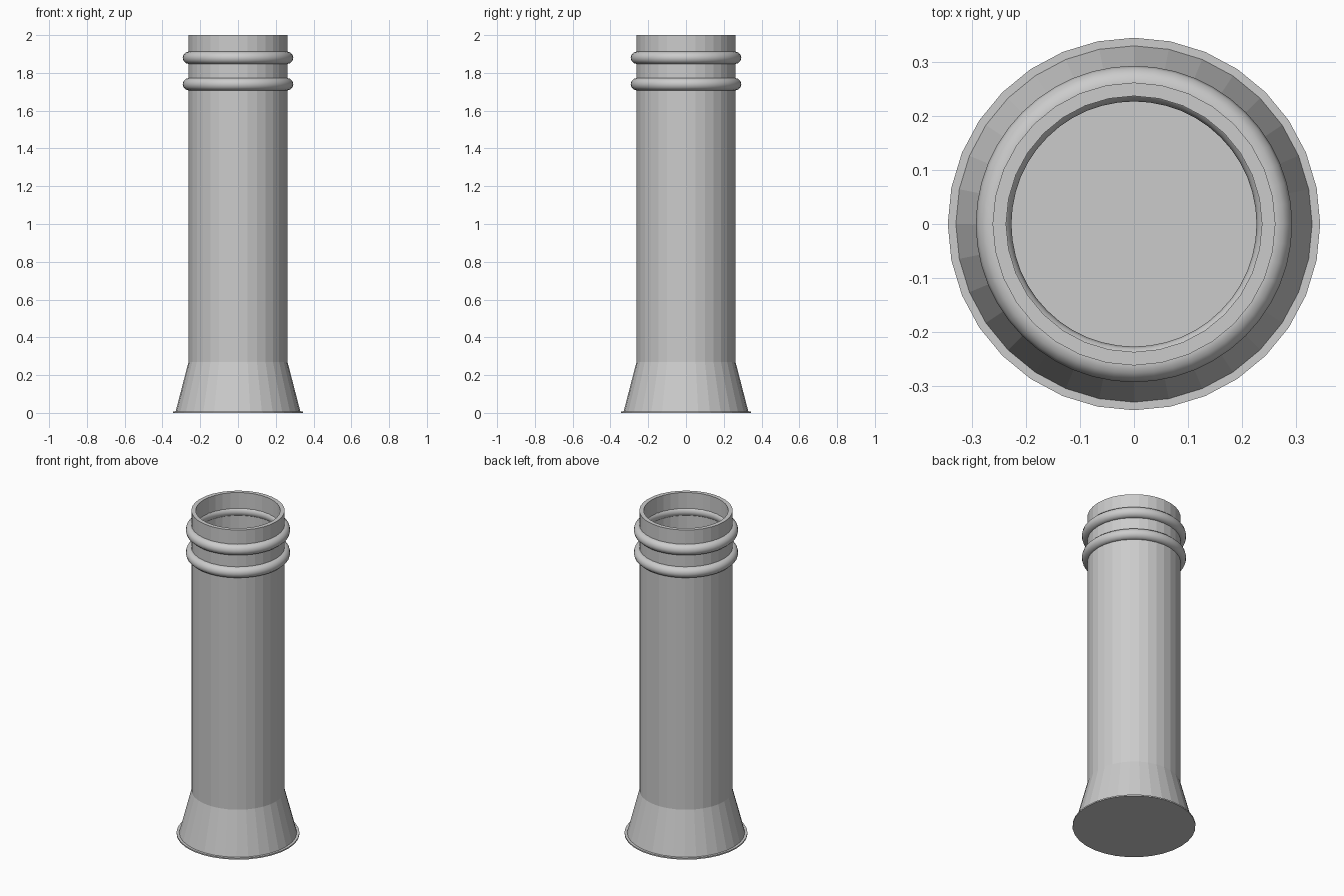
import bpy, bmesh
from math import cos, sin, tau

if "Cube" in bpy.data.objects:
    bpy.data.objects.remove(bpy.data.objects["Cube"])

SIDES = 32


def lathe(name, profile, sides=SIDES, closed=False, angle=None):
    """Revolve (radius, z) points about z; open profile ends are capped."""
    bm = bmesh.new()
    rings = [[bm.verts.new((r * cos(tau * i / sides), r * sin(tau * i / sides), z))
              for i in range(sides)] for r, z in profile]
    pairs = list(zip(rings, rings[1:]))
    if closed:
        pairs.append((rings[-1], rings[0]))
    else:
        bm.faces.new(rings[0])
        bm.faces.new(rings[-1])
    for a, b in pairs:
        for i in range(sides):
            j = (i + 1) % sides
            bm.faces.new((a[i], a[j], b[j], b[i]))
    bmesh.ops.recalc_face_normals(bm, faces=bm.faces)
    mesh = bpy.data.meshes.new(name)
    bm.to_mesh(mesh)
    bm.free()
    obj = bpy.data.objects.new(name, mesh)
    bpy.context.collection.objects.link(obj)
    if angle:
        bpy.ops.object.select_all(action='DESELECT')
        obj.select_set(True)
        bpy.context.view_layer.objects.active = obj
        bpy.ops.object.shade_smooth_by_angle(angle=angle)
    return obj


# Thin base plate
lathe("base_plate", [(0.345, 0), (0.345, 0.008)])

# Hollow pipe with flared foot
lathe("flared_pipe", [(0.33, 0.008), (0.262, 0.27), (0.262, 2.0),
                      (0.237, 2.0), (0.237, 0.008)], closed=True)

# Two rounded collar rings near the rim
for name, z in (("lower_ring", 1.74), ("upper_ring", 1.88)):
    section = [(0.26 + 0.033 * cos(tau * k / 12), z + 0.033 * sin(tau * k / 12))
               for k in range(12)]
    lathe(name, section, sides=48, closed=True, angle=0.7)
